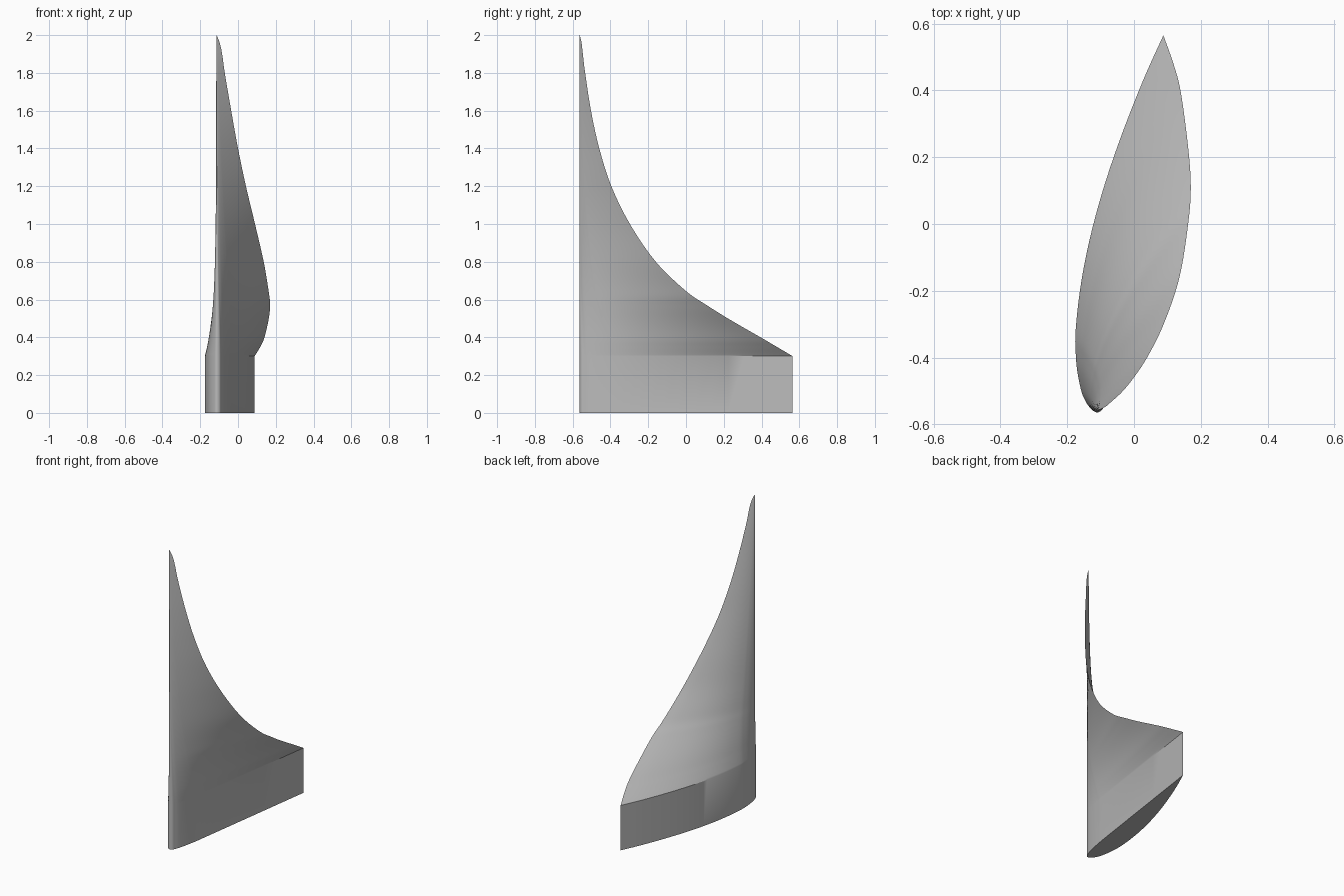
import bpy, bmesh, math
from mathutils import Vector

cube = bpy.data.objects.get("Cube")
if cube:
    bpy.data.objects.remove(cube, do_unlink=True)

NOSE = Vector((-0.115, -0.563))   # leading edge, shared by every section
THICK = 1.04


def spline(points, steps):
    """Smooth curve through the points."""
    pts = [Vector(p) for p in points]
    out = []
    for i in range(len(pts) - 1):
        a, b = pts[i], pts[i + 1]
        ta = (b - pts[i - 1]) / 2 if i else b - a
        tb = (pts[i + 2] - a) / 2 if i + 2 < len(pts) else b - a
        for k in range(steps):
            t = k / steps
            out.append(a * (2*t**3 - 3*t**2 + 1) + ta * (t**3 - 2*t**2 + t)
                       + b * (3*t**2 - 2*t**3) + tb * (t**3 - t**2))
    return out + [pts[-1]]


# Flat-bottomed foil section: (along chord, offset), from tail over the top to the nose and back
FOIL = [(1, 0), (.9, .0245), (.8, .0452), (.7, .063), (.6, .0775), (.5, .0877),
        (.4, .093), (.3, .0925), (.2, .0856), (.15, .077), (.1, .0645), (.05, .0458),
        (.025, .031), (.008, .015), (0, 0), (.008, -.0145), (.025, -.0195),
        (.05, -.024), (.1, -.0273), (.15, -.0283), (.2, -.0277), (.4, -.021),
        (.7, -.0105), (1, 0)]
foil = spline(FOIL, 4)[:-1]

# Trailing edge of the sail (x, y, z): the chord shortens and twists as it rises
TRAIL = [(.088, .565, .3), (.118, .48, .35), (.14, .395, .4), (.162, .23, .495),
         (.17, .11, .57), (.162, 0, .645), (.136, -.16, .8), (.09, -.297, 1),
         (.042, -.395, 1.2), (.0, -.459, 1.4), (-.036, -.503, 1.6),
         (-.07, -.534, 1.8), (-.084, -.546, 1.9), (-.097, -.553, 1.96),
         (-.113, -.5625, 2)]
trail = [Vector((TRAIL[0][0], TRAIL[0][1], 0))] + spline(TRAIL, 6)

# Loft the sections into one closed body
bm = bmesh.new()
rings = []
for tail in trail:
    chord = tail.xy - NOSE
    side = Vector((-chord.y, chord.x)) * THICK
    ring = []
    for p in foil:
        q = NOSE + chord * p.x + side * p.y
        ring.append(bm.verts.new((q.x, q.y, tail.z)))
    rings.append(ring)
n = len(foil)
for low, high in zip(rings, rings[1:]):
    for i in range(n):
        j = (i + 1) % n
        bm.faces.new((low[i], low[j], high[j], high[i]))
bm.faces.new(rings[0])
bm.faces.new(rings[-1])
bmesh.ops.recalc_face_normals(bm, faces=bm.faces)

mesh = bpy.data.meshes.new("twisted_fin")
bm.to_mesh(mesh)
bm.free()
fin = bpy.data.objects.new("twisted_fin", mesh)
bpy.context.collection.objects.link(fin)

# Plain grey finish
grey = bpy.data.materials.new("light_grey")
grey.use_nodes = True
colour = (0.5, 0.5, 0.5, 1)
grey.diffuse_color = colour
grey.node_tree.nodes["Principled BSDF"].inputs["Base Color"].default_value = colour
mesh.materials.append(grey)

bpy.ops.object.select_all(action='DESELECT')
fin.select_set(True)
bpy.context.view_layer.objects.active = fin
bpy.ops.object.shade_smooth_by_angle(angle=math.radians(30))
